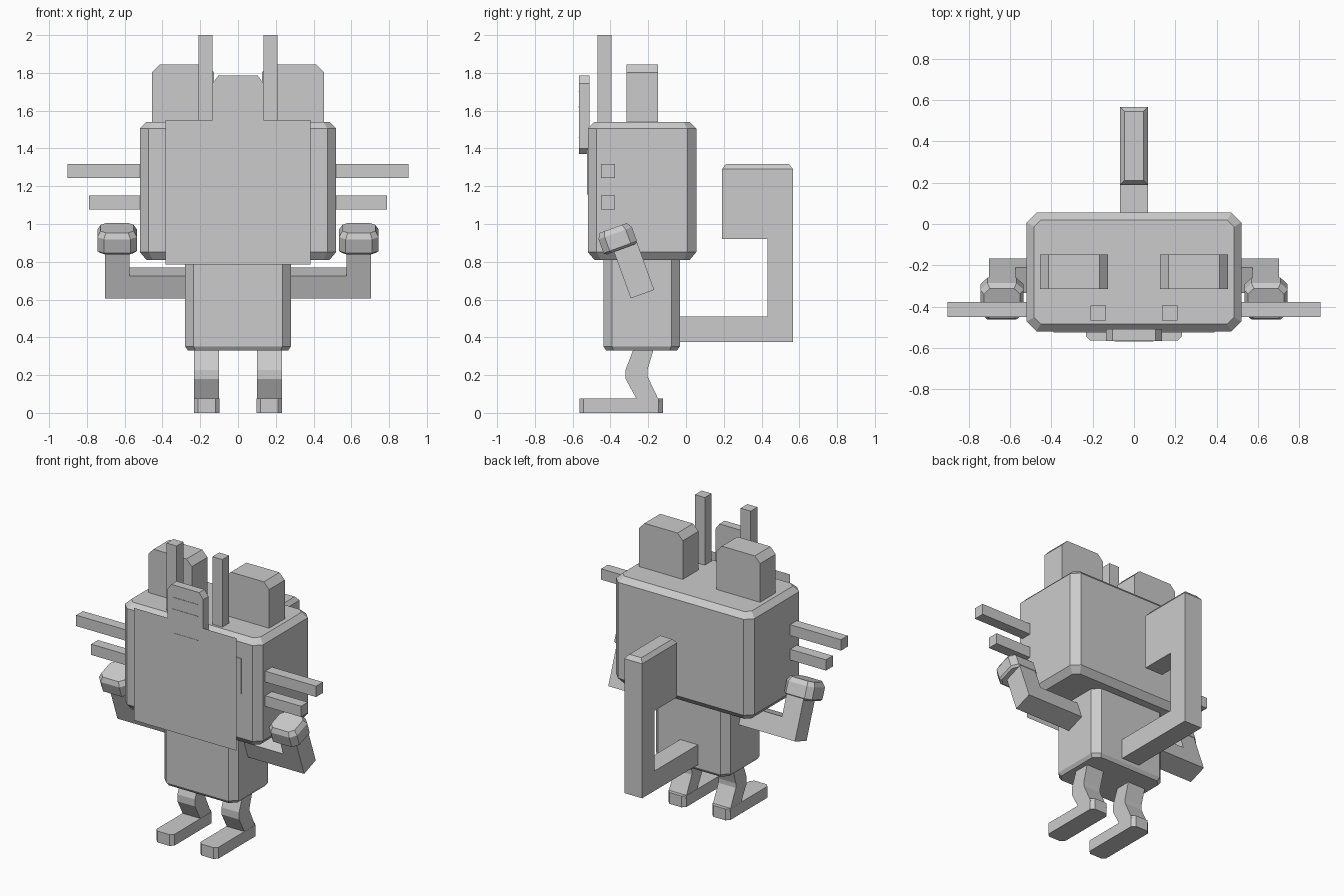
import bpy, bmesh
from math import radians
from mathutils import Matrix

if "Cube" in bpy.data.objects:
    bpy.data.objects.remove(bpy.data.objects["Cube"])


def finish(bm, name, matrix=None):
    bmesh.ops.remove_doubles(bm, verts=bm.verts, dist=1e-5)
    if bm.faces and len(bm.faces) > 1:
        bmesh.ops.recalc_face_normals(bm, faces=bm.faces)
    if matrix:
        bm.transform(matrix)
    me = bpy.data.meshes.new(name)
    bm.to_mesh(me)
    bm.free()
    ob = bpy.data.objects.new(name, me)
    bpy.context.collection.objects.link(ob)
    return ob


def box(name, x, y, z, corner=0.0, top=(0, 0), bottom=(0, 0), matrix=None):
    """Box with cut vertical corners and (inset, height) chamfers at top and bottom."""
    bm = bmesh.new()
    levels = [(z[0], bottom[0]), (z[0] + bottom[1], 0), (z[1] - top[1], 0), (z[1], top[0])]
    if not bottom[1]:
        levels.pop(0)
    if not top[1]:
        levels.pop()
    rings = []
    for h, i in levels:
        x0, x1, y0, y1 = x[0] + i, x[1] - i, y[0] + i, y[1] - i
        c = max(corner - i * 0.4, 0)
        pts = [(x0 + c, y0), (x1 - c, y0), (x1, y0 + c), (x1, y1 - c),
               (x1 - c, y1), (x0 + c, y1), (x0, y1 - c), (x0, y0 + c)]
        if c == 0:
            pts = pts[::2]
            pts = [(x0, y0), (x1, y0), (x1, y1), (x0, y1)]
        rings.append([bm.verts.new((px, py, h)) for px, py in pts])
    bm.faces.new(rings[0][::-1])
    bm.faces.new(rings[-1])
    for a, b in zip(rings, rings[1:]):
        n = len(a)
        for k in range(n):
            bm.faces.new((a[k], a[(k + 1) % n], b[(k + 1) % n], b[k]))
    return finish(bm, name, matrix)


def prism(name, pts, a, b, axis, matrix=None):
    """Extrude a profile (y,z) along x, or (x,z) along y."""
    put = (lambda p, d: (d, p[0], p[1])) if axis == 'x' else (lambda p, d: (p[0], d, p[1]))
    bm = bmesh.new()
    f = bm.faces.new([bm.verts.new(put(p, a)) for p in pts])
    g = bmesh.ops.extrude_face_region(bm, geom=[f])
    move = (b - a, 0, 0) if axis == 'x' else (0, b - a, 0)
    bmesh.ops.translate(bm, vec=move,
                        verts=[v for v in g['geom'] if isinstance(v, bmesh.types.BMVert)])
    return finish(bm, name, matrix)


def span(s, a, b):
    return tuple(sorted((s * a, s * b)))


# Head and body
box("head", (-.52, .52), (-.52, .055), (.81, 1.54), .047, (.035, .035), (.035, .042))
box("body", (-.28, .28), (-.437, -.033), (.33, .83), .045, bottom=(.015, .022))

# Flat face panel, eye band and striped forehead tab
bm = bmesh.new()
bm.faces.new([bm.verts.new((x, -.568, z)) for x, z in
              ((-.385, .785), (.385, .785), (.385, 1.55), (-.385, 1.55))])
finish(bm, "face_panel")
box("eye_band", (-.39, .39), (-.525, -.51), (1.155, 1.395))
prism("forehead_tab", [(-.105, 1.37), (.105, 1.37), (.135, 1.40), (.135, 1.745),
                       (.105, 1.785), (-.105, 1.785), (-.135, 1.745), (-.135, 1.40)],
      -.567, -.51, 'y')
for z in (1.70, 1.62, 1.457):
    box("tab_stripe", (-.095, .095), (-.57, -.566), (z - .002, z + .002))

# Tail: bent arm and chamfered end block
prism("tail", [(-.06, .375), (.567, .375), (.567, .925), (.432, .925), (.432, .51), (-.06, .51)],
      -.067, .067, 'x')
box("tail_tip", (-.067, .067), (.19, .567), (.92, 1.317), top=(.022, .027))

# Paired parts
for s, side in ((-1, "left"), (1, "right")):
    # Ears and antennae
    prism(side + "_ear", [(s * .127, 1.53), (s * .455, 1.53), (s * .455, 1.803),
                          (s * .415, 1.845), (s * .167, 1.845), (s * .127, 1.803)],
          -.315, -.147, 'y')
    box(side + "_antenna", span(s, .135, .21), (-.468, -.395), (1.53, 2.0))
    # Whiskers
    box(side + "_upper_whisker", span(s, .5, .903), (-.45, -.377), (1.243, 1.317))
    box(side + "_lower_whisker", span(s, .5, .79), (-.45, -.377), (1.077, 1.15))
    # Arm and hand, tilted forward
    tilt = Matrix.Translation((0, -.23, .629)) @ Matrix.Rotation(radians(20), 4, 'X')
    prism(side + "_arm", [(s * .25, 0), (s * .703, 0), (s * .703, .27), (s * .575, .27),
                          (s * .575, .126), (s * .25, .126)], -.066, .066, 'y', tilt)
    box(side + "_hand", span(s, .535, .745), (-.12, .068), (.262, .382), .035,
        (.018, .03), (.012, .012), tilt)
    # Leg and foot
    prism(side + "_leg", [(-.273, .35), (-.32, .228), (-.32, .18), (-.254, .06), (-.14, .06),
                          (-.205, .195), (-.205, .225), (-.167, .35)],
          s * .10, s * .232, 'x')
    box(side + "_foot", span(s, .098, .233), (-.565, -.123), (0, .077), .022)
